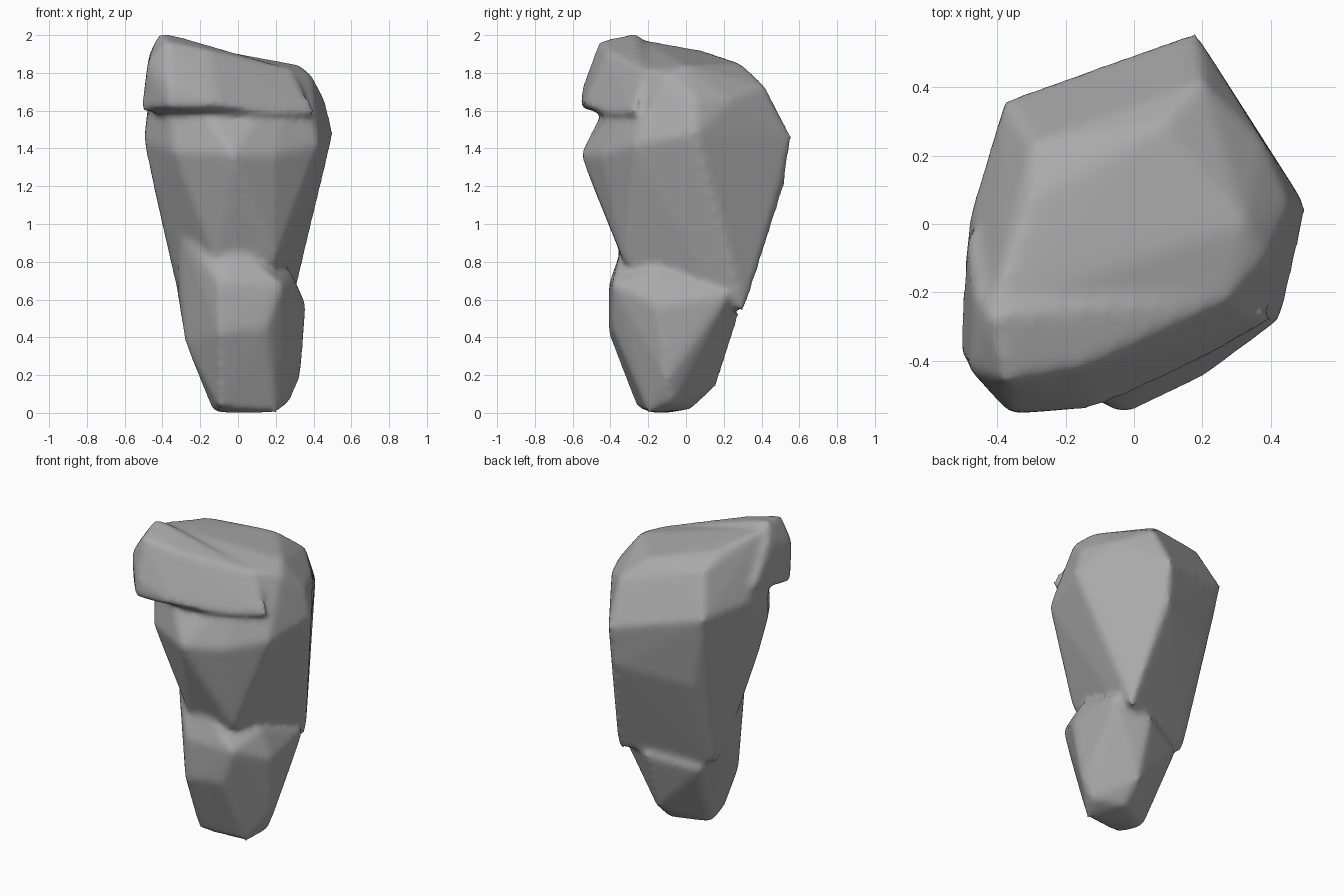
import bpy
import bmesh

cube = bpy.data.objects.get("Cube")
if cube:
    bpy.data.objects.remove(cube, do_unlink=True)

# Stone colour
stone = bpy.data.materials.new("grey stone")
stone.use_nodes = True
colour = (0.4, 0.4, 0.4, 1)
stone.diffuse_color = colour
stone.node_tree.nodes["Principled BSDF"].inputs["Base Color"].default_value = colour

# Tapered foot of the rock
foot = [
    (-.13, -.08, 0), (-.1, -.26, .03), (.2, -.2, 0), (.27, -.08, .05), (.1, .03, .02),
    (.33, -.1, .18), (.1, .16, .14), (-.2, -.1, .18),
    (-.28, -.15, .37), (-.1, -.41, .42), (.15, -.39, .45),
    (.36, -.15, .57), (.33, .22, .62), (.1, .28, .52), (-.32, 0, .62), (-.2, .15, .45),
    (.23, -.39, .68), (-.1, -.41, .68), (-.32, -.12, .78),
    (-.3, -.2, .97), (0, -.34, .88), (.28, -.15, .75),
]

# Main body, widening upwards to a ridge at the back
body = [
    (.28, .31, .54), (-.29, .1, .5), (.3, .1, .73), (-.32, -.05, .73),
    (.2, -.33, .8), (-.12, -.33, .8), (-.36, -.12, .98), (-.27, -.3, 1.05),
    (-.44, -.12, 1.17), (-.28, .32, 1.1), (.16, .52, 1.2),
    (-.03, -.56, 1.37), (.2, -.45, 1.37), (-.34, -.4, 1.38), (-.5, -.15, 1.44),
    (.43, -.28, 1.42), (.505, .05, 1.48), (.18, .56, 1.46), (-.38, .36, 1.58),
    (-.48, .03, 1.6), (.46, .05, 1.66), (.38, .24, 1.66), (.2, .42, 1.73),
    (-.3, .24, 1.84), (.08, .29, 1.85), (.33, 0, 1.84), (.39, -.1, 1.79),
    (.28, -.22, 1.82), (-.3, .08, 1.92), (-.42, -.25, 1.98),
]

# Overhanging brow at the top front
brow = [
    (-.51, -.37, 1.6), (-.36, -.56, 1.61), (-.36, -.55, 1.72), (-.1, -.54, 1.63),
    (-.48, -.43, 1.84), (-.38, -.46, 1.97), (-.42, -.27, 2.01), (-.33, -.25, 2.0),
    (-.15, -.42, 1.92), (.43, -.28, 1.58), (.2, -.4, 1.58), (.28, -.22, 1.82),
    (-.49, -.02, 1.68), (-.47, -.2, 1.9), (-.2, 0, 1.55),
]


def add_lobe(bm, points):
    """Wrap a convex stone lobe around a few corner points."""
    verts = [bm.verts.new(p) for p in points]
    hull = bmesh.ops.convex_hull(bm, input=verts)
    inner = set(hull["geom_interior"]) | set(hull["geom_unused"])
    loose = [v for v in inner if isinstance(v, bmesh.types.BMVert)]
    bmesh.ops.delete(bm, geom=loose, context="VERTS")


bm = bmesh.new()
for lobe in (foot, body, brow):
    add_lobe(bm, lobe)
bmesh.ops.recalc_face_normals(bm, faces=bm.faces)
mesh = bpy.data.meshes.new("rock_pillar")
bm.to_mesh(mesh)
bm.free()
mesh.materials.append(stone)
rock = bpy.data.objects.new("rock_pillar", mesh)
bpy.context.collection.objects.link(rock)

# Fuse the lobes into one skin and soften the edges
fuse = rock.modifiers.new("fuse", "REMESH")
fuse.mode = "VOXEL"
fuse.voxel_size = 0.02
fuse.use_smooth_shade = True
soften = rock.modifiers.new("soften", "SMOOTH")
soften.factor = 0.5
soften.iterations = 10
